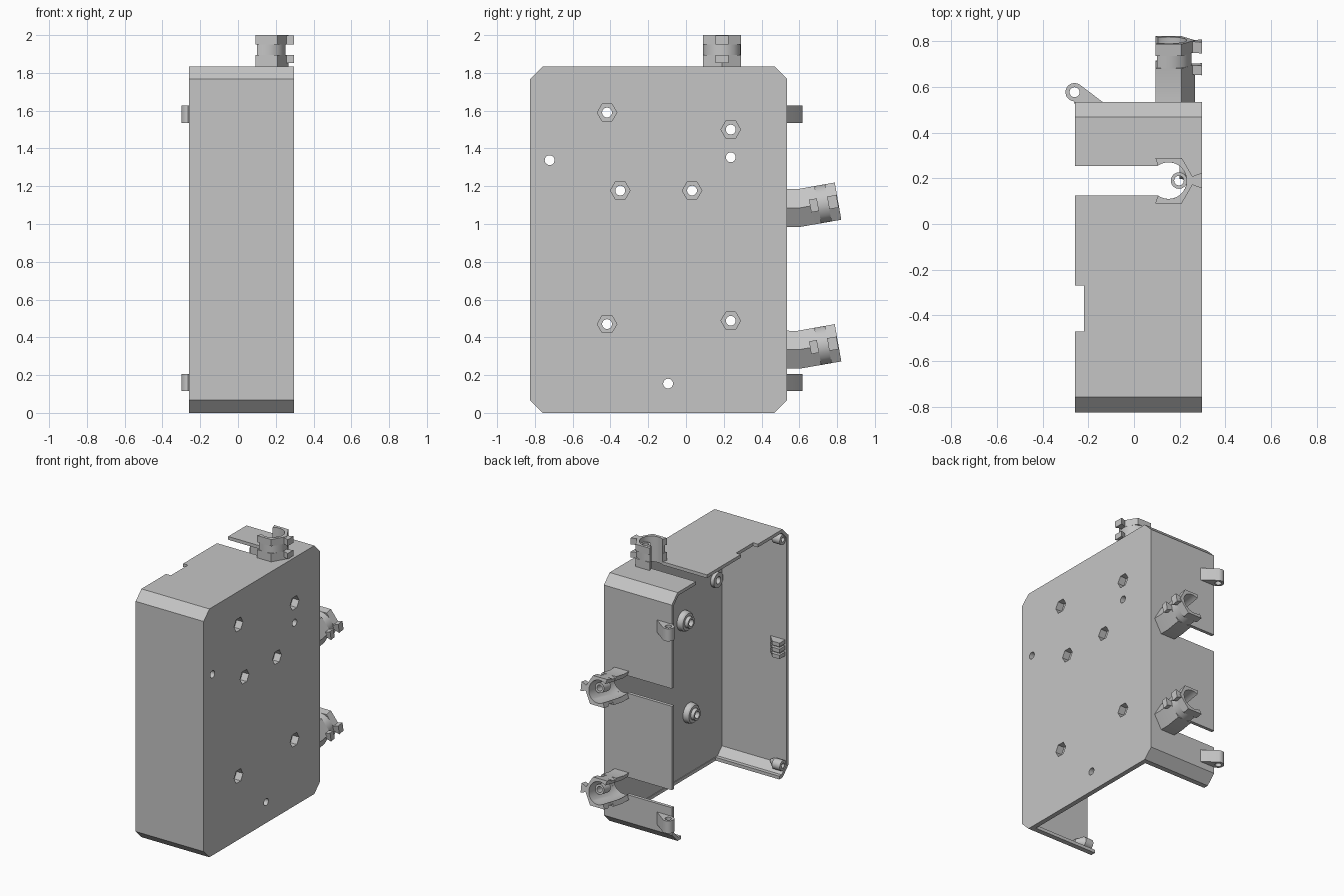
import bpy, bmesh
from math import pi, cos, sin, radians
from mathutils import Matrix, Vector

if "Cube" in bpy.data.objects:
    bpy.data.objects.remove(bpy.data.objects["Cube"])

grey = bpy.data.materials.new("plain grey")
grey.use_nodes = True
grey.diffuse_color = (0.56, 0.56, 0.56, 1)
grey.node_tree.nodes["Principled BSDF"].inputs["Base Color"].default_value = (0.56, 0.56, 0.56, 1)

X0, X1 = -0.259, 0.297          # open side, mounting face
Y0, Y1, TOP = -0.825, 0.535, 1.835
WALL, FLOOR, CHAMFER = 0.024, 0.267, 0.067
AXES = {"x": lambda p, q, t: (t, p, q),
        "y": lambda p, q, t: (p, t, q),
        "z": lambda p, q, t: (p, q, t)}


def arc(cx, cy, r, n=24, start=0.0, end=None):
    """Points on a circle, or on an arc when an end angle is given."""
    span, steps = (2 * pi, n) if end is None else (end - start, n - 1)
    return [(cx + r * cos(start + span * i / steps),
             cy + r * sin(start + span * i / steps)) for i in range(n)]


def loft(bm, rings, closed=False):
    """Solid skin through matching rings of points."""
    vs = [[bm.verts.new(p) for p in ring] for ring in rings]
    n = len(vs[0])
    for a, b in zip(vs, vs[1:] + vs[:1] if closed else vs[1:]):
        for i in range(n):
            bm.faces.new((a[i], a[(i + 1) % n], b[(i + 1) % n], b[i]))
    if not closed:
        bm.faces.new(vs[0][::-1])
        bm.faces.new(vs[-1])


def prism(bm, pts, axis, a, b):
    loft(bm, [[AXES[axis](p, q, t) for p, q in pts] for t in (a, b)])


def box(bm, x, y, z):
    prism(bm, [(x[0], y[0]), (x[1], y[0]), (x[1], y[1]), (x[0], y[1])], "z", *z)


def finish(name, bm, cutters=()):
    bmesh.ops.recalc_face_normals(bm, faces=bm.faces)
    me = bpy.data.meshes.new(name)
    bm.to_mesh(me)
    bm.free()
    me.materials.append(grey)
    ob = bpy.data.objects.new(name, me)
    bpy.context.collection.objects.link(ob)
    for c in cutters:
        mod = ob.modifiers.new("cut", "BOOLEAN")
        mod.object, mod.operation, mod.solver = c, "DIFFERENCE", "EXACT"
        mod.use_self = True
    if cutters:
        dg = bpy.context.evaluated_depsgraph_get()
        baked = bpy.data.meshes.new_from_object(ob.evaluated_get(dg))
        ob.modifiers.clear()
        ob.data = baked
    bpy.ops.object.select_all(action="DESELECT")
    ob.select_set(True)
    bpy.context.view_layer.objects.active = ob
    bpy.ops.object.shade_smooth_by_angle(angle=radians(28))
    return ob


def octagon(inset):
    """Chamfered outline of the case in y and z."""
    a, b, c, d = Y0 + inset, Y1 - inset, inset, TOP - inset
    k = CHAMFER - inset * 0.58
    return [(a + k, c), (b - k, c), (b, c + k), (b, d - k),
            (b - k, d), (a + k, d), (a, d - k), (a, c + k)]


nuts = [(-0.418, 1.59), (0.237, 1.5), (-0.348, 1.177), (0.032, 1.177), (-0.418, 0.47), (0.237, 0.488)]
wall_holes = [(-0.722, 1.338), (0.237, 1.353), (-0.095, 0.155)]
CX, CLIP_Y, CLIP_Z = 0.151, 0.19, (0.335, 1.085)
BORE, HALF_SLOT = 0.08, 0.065

# Cutters: slots, notch, open underside and nut recesses
bm = bmesh.new()
box(bm, (-0.5, CX), (CLIP_Y - HALF_SLOT, CLIP_Y + HALF_SLOT), (1.77, 1.9))
for z in CLIP_Z:
    box(bm, (-0.5, CX), (0.48, 0.6), (z - HALF_SLOT, z + HALF_SLOT))
box(bm, (-0.5, -0.22), (-0.47, -0.27), (1.77, 1.9))
box(bm, (-0.5, 0.262), (-0.72, 0.43), (-0.1, 0.05))
for y, z in nuts:
    prism(bm, arc(y, z, 0.052, 6), "x", 0.245, 0.4)
slot_cutter = finish("slot_cutter", bm)

# Cutters: cable bores and screw holes
bm = bmesh.new()
prism(bm, arc(CX, CLIP_Y, BORE, 40), "z", 1.77, 1.9)
for z in CLIP_Z:
    prism(bm, arc(CX, z, BORE, 40), "y", 0.48, 0.6)
for y, z in nuts + wall_holes:
    prism(bm, arc(y, z, 0.026), "x", 0.1, 0.4)
bore_cutter = finish("bore_cutter", bm)

# Case: open tray with chamfered corners
bm = bmesh.new()
prism(bm, octagon(WALL), "x", -0.5, FLOOR)
cavity = finish("cavity_cutter", bm)
bm = bmesh.new()
prism(bm, octagon(0), "x", X0, X1)
finish("case", bm, [cavity, slot_cutter, bore_cutter])

# Stepped standoffs behind each nut recess, low collars behind the plain holes
bm = bmesh.new()
for y, z in nuts:
    loft(bm, [[(x, p, q) for p, q in arc(y, z, r)] for x, r in
              ((FLOOR + 0.01, 0.074), (0.235, 0.07), (0.225, 0.062), (0.225, 0.042), (0.2, 0.04))])
for y, z in wall_holes:
    prism(bm, arc(y, z, 0.055), "x", 0.24, FLOOR + 0.01)
finish("standoffs", bm, [slot_cutter, bore_cutter])

# Corner screw posts and their holes
posts = [(Y0 + 0.056, 0.082), (Y0 + 0.056, TOP - 0.082)]
bm = bmesh.new()
for y, z in posts:
    prism(bm, arc(y, z, 0.018), "x", -0.4, -0.19)
post_cutter = finish("post_cutter", bm)
bm = bmesh.new()
for y, z in posts:
    loft(bm, [[(x, p, q) for p, q in arc(y - shift, z, r)] for x, r, shift in
              ((X0 + 0.005, 0.038, 0), (-0.19, 0.038, 0), (-0.14, 0.012, 0.026))])
finish("corner_posts", bm, [post_cutter])

# Latch bracket halfway up the front wall
bm = bmesh.new()
for z in (0.895, 0.94, 0.985):
    prism(bm, [(-0.25, Y0 + 0.015), (-0.25, Y0 + 0.09), (-0.19, Y0 + 0.09), (-0.12, Y0 + 0.015)],
          "z", z - 0.014, z + 0.014)
box(bm, (-0.235, -0.17), (Y0 + 0.015, Y0 + 0.065), (0.895, 0.985))
finish("latch_bracket", bm)

# Hinge lugs on the back wall
HX, HY = -0.26, 0.577
bm = bmesh.new()
prism(bm, arc(HX, HY, 0.022), "z", -0.1, 2.1)
pin_cutter = finish("pin_cutter", bm)
bm = bmesh.new()
for z in (0.115, 1.535):
    prism(bm, [(HX, Y1 - 0.01), (-0.125, Y1 - 0.01)]
          + arc(HX, HY, 0.04, 20, radians(55), radians(265)), "z", z, z + 0.092)
finish("hinge_lugs", bm, [pin_cutter])


def clip_ring(matrix, s, limit=1.0):
    """Hexagonal C-shaped section whose corners are trimmed to a radius limit."""
    outer = []
    for deg in range(120, -121, -10):
        r = min(0.1 / cos(radians(deg % 60 - 30)), limit)
        outer.append((r * cos(radians(deg)), r * sin(radians(deg))))
    inner = arc(0, 0, BORE, 28, radians(-125), radians(125))
    return [matrix @ Vector((u, s, v)) for u, v in outer + inner]


def cable_clip(name, origin, angle, length, offset, neck):
    base = Matrix.Translation(origin)
    head = base @ Matrix.Rotation(radians(angle), 4, "X")
    g0, g1 = offset + 0.06, offset + 0.115
    bm = bmesh.new()
    # Round tie groove between two hexagonal bands
    rings = [clip_ring(head, s, limit) for s, limit in
             ((g0, 1), (g0, 0.101), (g1, 0.101), (g1, 1), (length, 1))]
    loft(bm, [clip_ring(*n) for n in neck(base, head)] + rings)
    # Tie stops on both sides of the groove
    for a, b in ((offset + 0.018, g0), (g1, length - 0.003)):
        loft(bm, [[head @ Vector((u, s, v)) for u, v in
                   ((0.095, -0.015), (0.146, -0.034), (0.146, 0.034), (0.095, 0.015))]
                  for s in (a, b)])
    finish(name, bm)
    # Small guide eyelet inside the bore
    bm = bmesh.new()
    loft(bm, [[head @ Vector((u, s, v)) for u, v in arc(0.046, 0, r)]
              for s, r in ((0.05, 0.036), (0.13, 0.036), (0.13, 0.021), (0.05, 0.021))], closed=True)
    finish(name + "_eyelet", bm)


# Cable clips: one upright on top, two bent upwards on the back
cable_clip("top_clip", (CX, CLIP_Y, TOP), 90, 0.165, 0.0,
           lambda base, head: [(head, -0.02)])
for name, z in zip(("lower_back_clip", "upper_back_clip"), CLIP_Z):
    cable_clip(name, (CX, 0.6, z), 10, 0.208, 0.04, lambda base, head: [
        (base, -0.085), (base @ Matrix.Rotation(radians(5), 4, "X"), 0)])

for helper in (slot_cutter, bore_cutter, cavity, post_cutter, pin_cutter):
    bpy.data.objects.remove(helper)
